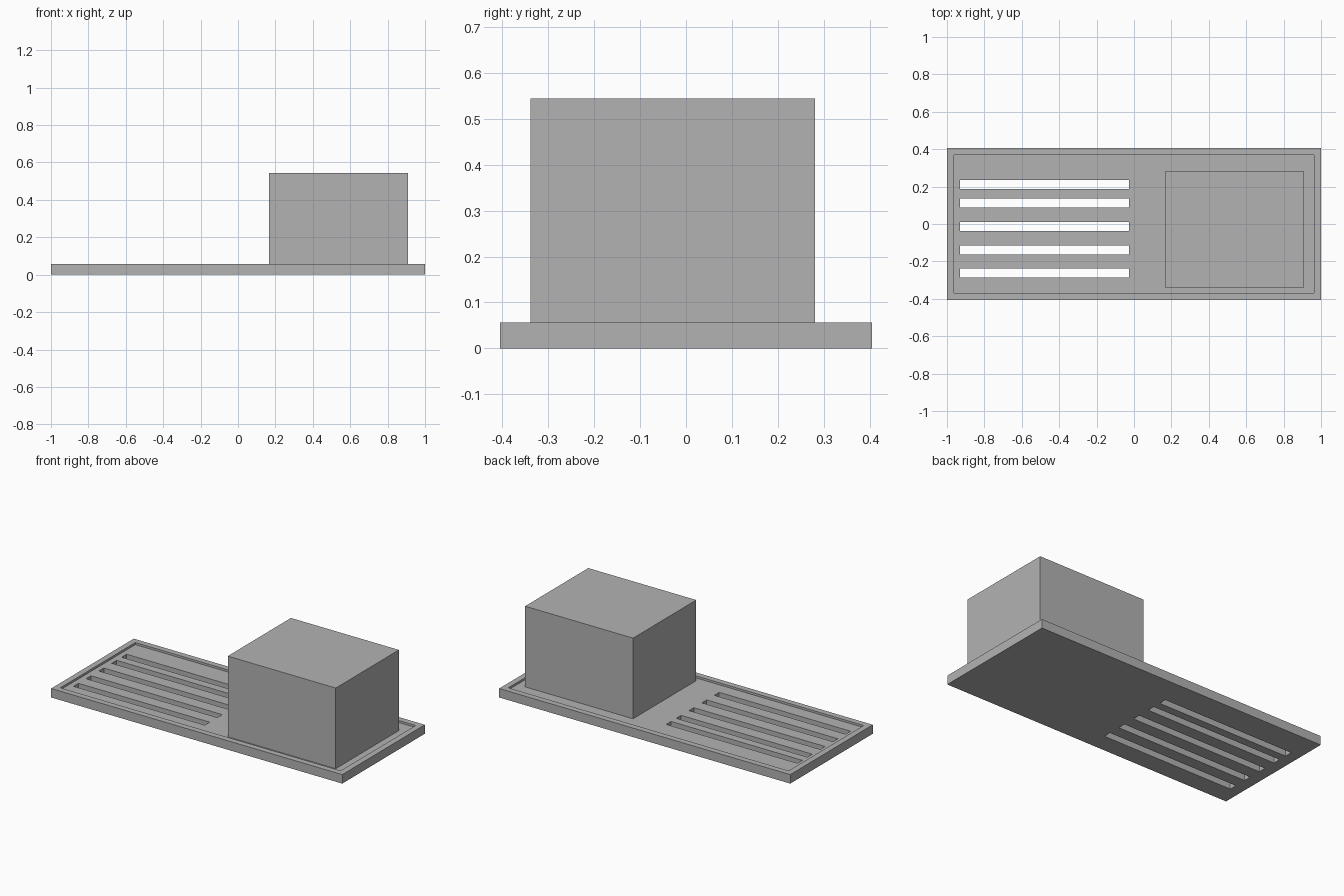
import bpy
from mathutils import Vector

cube = bpy.data.objects.get("Cube")
if cube:
    bpy.data.objects.remove(cube, do_unlink=True)

grey = bpy.data.materials.new("mid_grey")
grey.use_nodes = True
COLOUR = (0.45, 0.45, 0.45, 1)
grey.diffuse_color = COLOUR
grey.node_tree.nodes["Principled BSDF"].inputs["Base Color"].default_value = COLOUR


def box(name, low, high):
    """Axis-aligned box between two corners."""
    low, high = Vector(low), Vector(high)
    bpy.ops.mesh.primitive_cube_add(size=1, location=(low + high) / 2)
    obj = bpy.context.object
    obj.name = name
    obj.scale = high - low
    bpy.ops.object.transform_apply(location=False, rotation=False, scale=True)
    obj.data.materials.append(grey)
    return obj


def cut(target, cutter):
    """Subtract the cutter, then discard it."""
    mod = target.modifiers.new("cut", 'BOOLEAN')
    mod.operation = 'DIFFERENCE'
    mod.solver = 'EXACT'
    mod.object = cutter
    bpy.context.view_layer.objects.active = target
    bpy.ops.object.modifier_apply(modifier=mod.name)
    bpy.data.objects.remove(cutter, do_unlink=True)


HALF_Y, TOP, FLOOR, RIM = 0.405, 0.056, 0.043, 0.037

# Base plate with a raised rim
plate = box("base_plate", (-1, -HALF_Y, 0), (1, HALF_Y, TOP))
cut(plate, box("recess_cutter", (RIM - 1, RIM - HALF_Y, FLOOR),
               (1 - RIM, HALF_Y - RIM, 0.2)))

# Drain slots through the plate
for y in (0.211, 0.112, -0.013, -0.139, -0.262):
    cut(plate, box("slot_cutter", (-0.93, y - 0.024, -0.1), (-0.028, y + 0.024, 0.2)))

# Block standing in the recess
box("block", (0.167, -0.339, FLOOR), (0.909, 0.281, 0.544))
